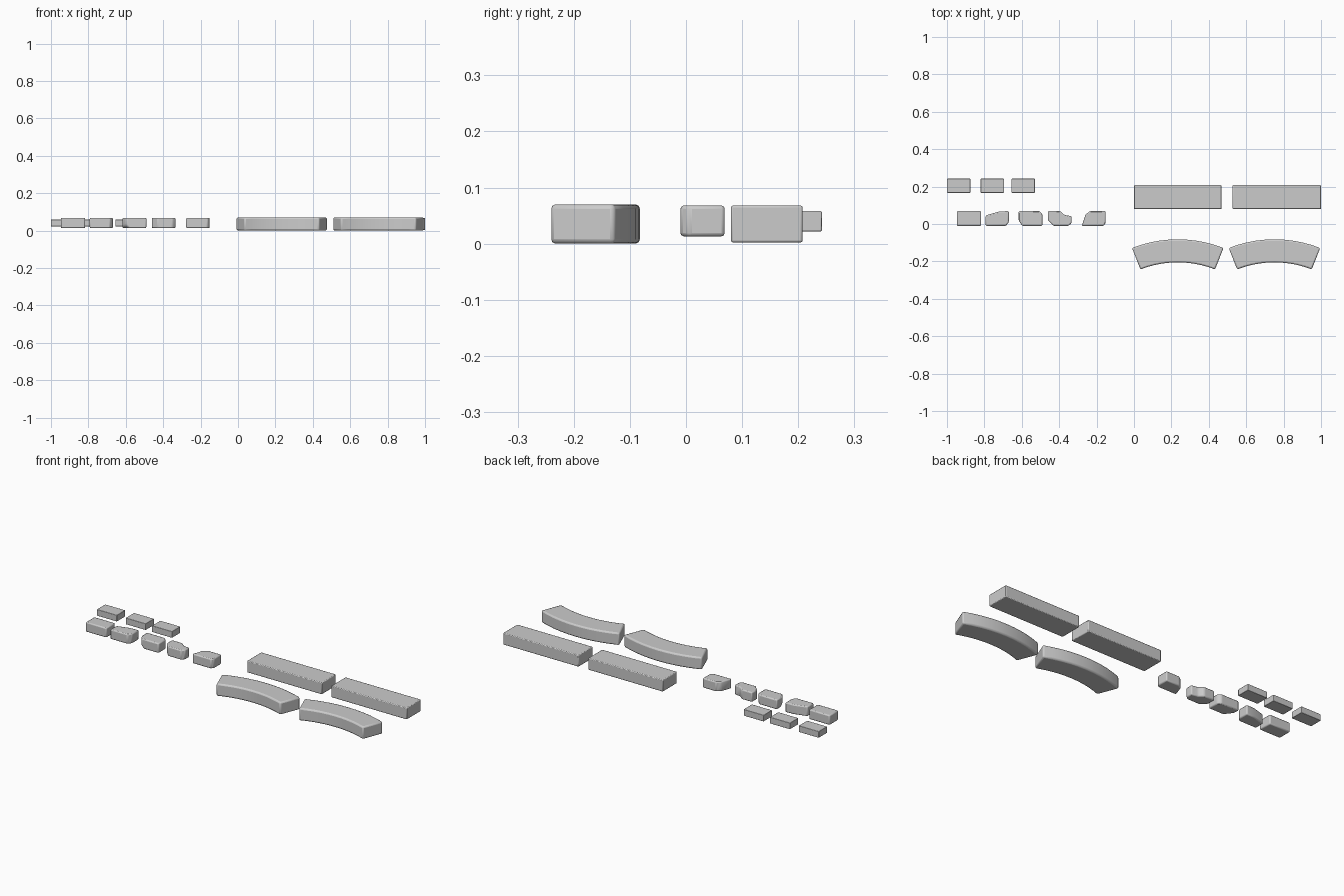
import bpy, bmesh, math
from mathutils import Vector

if "Cube" in bpy.data.objects:
    bpy.data.objects.remove(bpy.data.objects["Cube"])


def block(name, outline, z0, z1, bevel, chips=(), limit=25):
    """Extrude a ground outline into a stone, cut its chips, round its edges."""
    bm = bmesh.new()
    face = bm.faces.new([bm.verts.new((x, y, z0)) for x, y in outline])
    ext = bmesh.ops.extrude_face_region(bm, geom=[face])
    top = [v for v in ext["geom"] if isinstance(v, bmesh.types.BMVert)]
    bmesh.ops.translate(bm, verts=top, vec=(0, 0, z1 - z0))
    # each chip is a plane through a point; the side along its normal is removed
    for point, normal in chips:
        geom = bm.verts[:] + bm.edges[:] + bm.faces[:]
        bmesh.ops.bisect_plane(bm, geom=geom, plane_co=Vector(point),
                               plane_no=Vector(normal), clear_outer=True)
        open_edges = [e for e in bm.edges if e.is_boundary]
        if open_edges:
            bmesh.ops.holes_fill(bm, edges=open_edges, sides=0)
    bmesh.ops.recalc_face_normals(bm, faces=bm.faces[:])
    mesh = bpy.data.meshes.new(name)
    bm.to_mesh(mesh)
    bm.free()
    obj = bpy.data.objects.new(name, mesh)
    bpy.context.collection.objects.link(obj)
    mod = obj.modifiers.new("worn_edges", "BEVEL")
    mod.width = bevel
    mod.segments = 2
    mod.limit_method = 'ANGLE'
    mod.angle_limit = math.radians(limit)
    bpy.ops.object.select_all(action='DESELECT')
    obj.select_set(True)
    bpy.context.view_layer.objects.active = obj
    bpy.ops.object.shade_smooth_by_angle(angle=math.radians(35))
    return obj


def rect(x0, x1, y0, y1):
    return [(x0, y0), (x1, y0), (x1, y1), (x0, y1)]


# Thin brick tiles
for i, x in enumerate((-1.0, -0.82, -0.655)):
    block(f"thin_brick_{i + 1}", rect(x, x + 0.125, 0.167, 0.242), 0.022, 0.058, 0.002)

# Loose stones: whole, then broken ones
stones = [
    ("whole_stone", rect(-0.947, -0.817, -0.01, 0.069), []),
    ("sloped_stone", [(-0.793, -0.01), (-0.685, -0.01), (-0.669, 0.01), (-0.669, 0.069),
                      (-0.72, 0.067), (-0.793, 0.046)], []),
    ("chipped_stone", [(-0.617, 0.02), (-0.598, -0.01), (-0.49, -0.01), (-0.49, 0.053),
                       (-0.505, 0.069), (-0.617, 0.069)],
     [((-0.6, -0.01, 0.033), (-0.7, -0.55, -0.7))]),
    ("notched_stone", [(-0.461, 0.02), (-0.43, -0.01), (-0.35, -0.01), (-0.334, 0.005),
                       (-0.334, 0.042), (-0.372, 0.048), (-0.395, 0.069), (-0.461, 0.069)], []),
    ("slanted_stone", [(-0.279, -0.01), (-0.163, -0.01), (-0.152, 0.005), (-0.152, 0.069),
                       (-0.235, 0.069), (-0.258, 0.052)], []),
]
for name, outline, chips in stones:
    block(name, outline, 0.013, 0.068, 0.006, chips)

# Straight kerb beams
for i, (x0, x1) in enumerate(((0.0, 0.468), (0.527, 1.0))):
    block(f"straight_beam_{i + 1}", rect(x0, x1, 0.08, 0.208), 0.002, 0.068, 0.004)

# Curved kerb beams, as arc segments
R_OUT, R_IN, HALF, STEPS = 0.67, 0.547, math.radians(21.4), 10
for i, cx in enumerate((0.234, 0.751)):
    angles = [-HALF + 2 * HALF * k / STEPS for k in range(STEPS + 1)]

    def arc(r, seq):
        return [(cx + r * math.sin(a), -0.082 - R_OUT + r * math.cos(a)) for a in seq]

    block(f"curved_beam_{i + 1}", arc(R_IN, angles) + arc(R_OUT, angles[::-1]),
          0.0, 0.07, 0.008)
